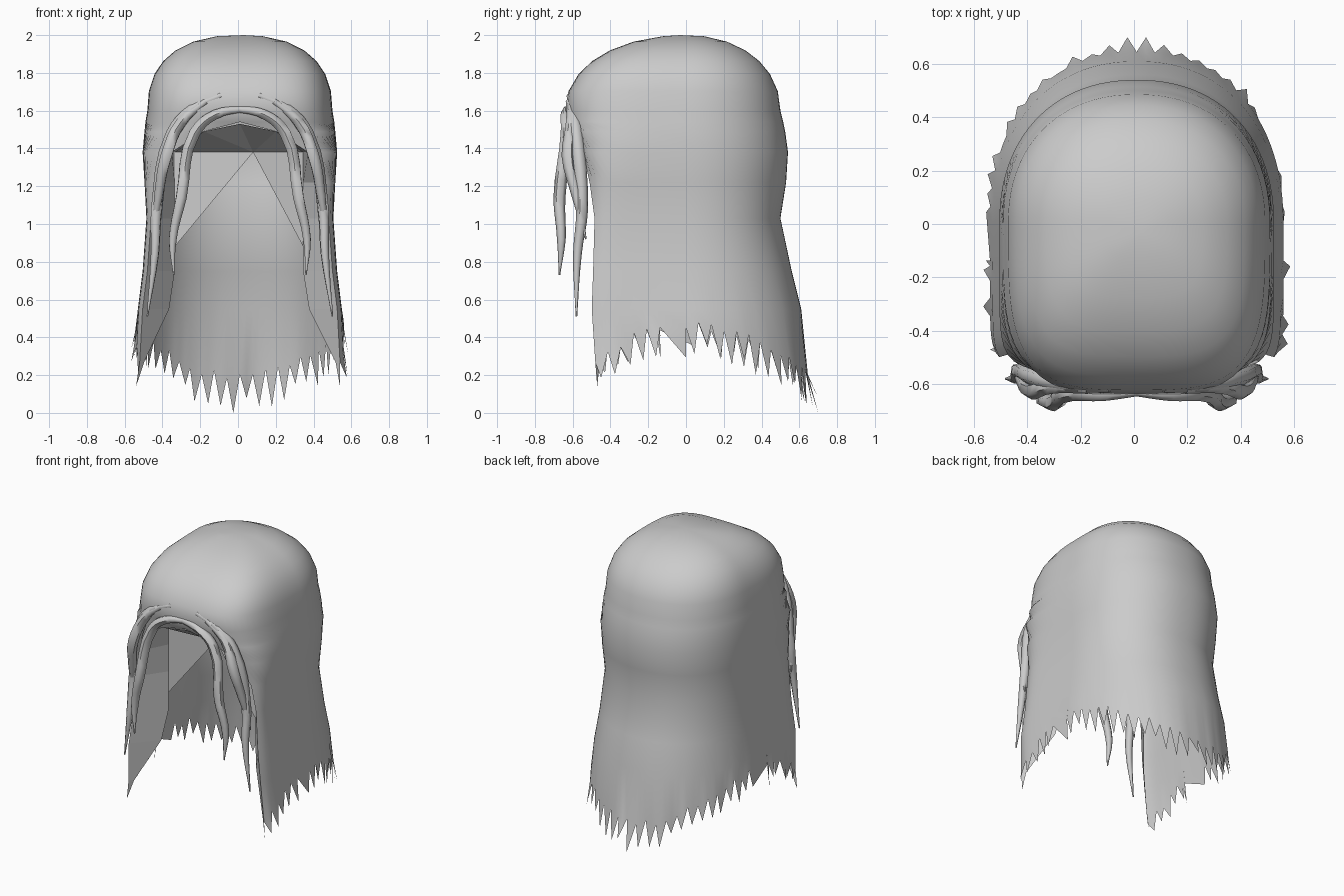
import bpy, bmesh, math, random
from mathutils import Vector

random.seed(4)
cube = bpy.data.objects.get("Cube")
if cube:
    bpy.data.objects.remove(cube, do_unlink=True)

GREY = (0.6, 0.6, 0.6, 1)
mat = bpy.data.materials.new("hair grey")
mat.use_nodes = True
mat.diffuse_color = GREY
mat.node_tree.nodes["Principled BSDF"].inputs["Base Color"].default_value = GREY


def add_object(name, data):
    ob = bpy.data.objects.new(name, data)
    bpy.context.collection.objects.link(ob)
    data.materials.append(mat)
    bpy.ops.object.select_all(action='DESELECT')
    ob.select_set(True)
    bpy.context.view_layer.objects.active = ob
    return ob


COLS = 84  # two columns per hem tooth


def section(half, front, back, gap, squareness):
    """Rounded-square outline from one front edge round the back to the other, evenly spaced."""
    pts = []
    for i in range(6001):
        th = -math.pi / 2 + 2 * math.pi * i / 6000
        c, s = math.cos(th), math.sin(th)
        n = squareness if s < 0 else 2.2
        x = math.copysign(abs(c) ** (2 / n), c) * half
        y = math.copysign(abs(s) ** (2 / n), s) * (front if s < 0 else back)
        if y > 0 or abs(x) >= gap:
            pts.append((x + .01, y))
    dist = [0]
    for p, q in zip(pts, pts[1:]):
        dist.append(dist[-1] + math.dist(p, q))
    out, k = [], 0
    for j in range(COLS + 1):
        while k < len(dist) - 1 and dist[k] < dist[-1] * j / COLS - 1e-9:
            k += 1
        out.append(pts[k])
    return out


# Domed rows of the crown, then the falling rows:
# z, half width, front, back, opening half width, squareness of the front
rows = []
for a in (80, 66, 53, 41, 29, 15):
    s = math.sin(math.radians(a))
    r = (1 - s ** 2.1) ** (1 / 2.1)
    rows.append((1.6 + .4 * s, .49 * (1 - s ** 2.4) ** (1 / 2.4), .64 * r, .5 * r, 0, 3.6))
rows += [
    (1.60, .49, .64, .50, 0, 3.6),
    (1.54, .50, .61, .515, 0, 4),
    (1.49, .505, .585, .525, .19, 5),
    (1.38, .515, .55, .54, .36, 8),
    (1.22, .505, .53, .53, .45, 10),
    (1.03, .495, .53, .50, .47, 10),
    (0.75, .515, .54, .56, .49, 10),
    (0.55, .54, .55, .61, .515, 10),
]
FIRST_OPEN = 8  # first row with an opening

bm = bmesh.new()
grid = [[bm.verts.new((x, y, z)) for x, y in section(*shape)] for z, *shape in rows]


def hem_height(y):
    return .34 - (.64 if y > 0 else .8) * y * y


# Ragged hem: a zigzag of pointed locks below the last row
grid.append([bm.verts.new((x, y, hem_height(y) + .12 + random.uniform(-.02, .03)))
             for x, y in section(.55, .54, .645, .53, 10)])
edges = [[row[end].co.copy() for row in grid[FIRST_OPEN:]] for end in (0, -1)]
for a, b in zip(grid, grid[1:]):
    for j in range(COLS):
        bm.faces.new((a[j], b[j], b[j + 1], a[j + 1]))
tips = section(.56, .53, .66, .54, 10)
root = grid[-1]
for j in range(0, COLS, 2):
    x, y = tips[j + 1]
    flare = random.uniform(.97, 1.03)
    z = max(0, hem_height(y) + random.uniform(-.05, .03))
    if j == COLS // 2:  # longest lock, at the middle of the back
        flare, z = 1, 0
    peak = max(0, .05 - .25 * abs(x)) if y > 0 else 0
    tip = bm.verts.new((x * flare, min(y * flare + peak, .70), z))
    bm.faces.new((root[j], tip, root[j + 1]))
    bm.faces.new((root[j + 1], tip, root[j + 2]))

crown = bm.verts.new((.03, -.03, 2))
for j in range(COLS):
    bm.faces.new((crown, grid[0][j], grid[0][j + 1]))
bmesh.ops.remove_doubles(bm, verts=bm.verts, dist=1e-4)
bmesh.ops.recalc_face_normals(bm, faces=bm.faces)
bm.normal_update()
if crown.normal.z < 0:
    bmesh.ops.reverse_faces(bm, faces=bm.faces)
me = bpy.data.meshes.new("hair_shell")
bm.to_mesh(me)
bm.free()
add_object("hair_shell", me)
bpy.ops.object.shade_smooth_by_angle(angle=math.radians(50))

# Panels folded back from the opening's edges, with a faceted lining that meets at one point
for side, sign, edge in (("left", 1, edges[0]), ("right", -1, edges[1])):
    bm = bmesh.new()
    outer = [bm.verts.new(co) for co in edge]
    inner = []
    for co in edge[1:]:
        t = min(max((.62 - co.z) / .4, 0), 1)
        fold = Vector((sign * .34 + .005, -.30, co.z))
        inner.append(bm.verts.new(fold.lerp(co, t)))
    for k in range(len(inner) - 1):
        bm.faces.new((outer[k + 1], outer[k + 2], inner[k + 1], inner[k]))
    corner_tip = bm.verts.new((sign * .54, -.47, .14))
    bm.faces.new((outer[-1], corner_tip, inner[-1]))
    meet = bm.verts.new((.08, -.36, 1.38))
    low = bm.verts.new((sign * .34 + .005, -.30, .88))
    brow = bm.verts.new((.01, -.60, 1.53))
    bm.faces.new((outer[0], outer[1], inner[0]))
    bm.faces.new((inner[0], low, meet))
    bm.faces.new((outer[0], inner[0], meet))
    bm.faces.new((brow, outer[0], meet))
    me = bpy.data.meshes.new(f"{side}_inner_panel")
    bm.to_mesh(me)
    bm.free()
    add_object(f"{side}_inner_panel", me)

# Loose front locks, mirrored: tapered tubes along a path
LOCKS = {
    "inner_lock": [(-.03, -.625, 1.61), (.13, -.635, 1.58), (.24, -.63, 1.48),
                   (.31, -.67, 1.14), (.355, -.66, .92), (.35, -.67, .73)],
    "outer_lock": [(.10, -.615, 1.68), (.25, -.60, 1.61), (.36, -.58, 1.48),
                   (.44, -.55, 1.08), (.45, -.575, .84), (.49, -.58, .51)],
    "side_lock": [(.18, -.62, 1.65), (.31, -.605, 1.54), (.39, -.625, 1.36),
                  (.43, -.58, 1.15), (.46, -.53, .92)],
}
for part, path in LOCKS.items():
    for side, sign in (("left", 1), ("right", -1)):
        name = f"{side}_{part}"
        cu = bpy.data.curves.new(name, 'CURVE')
        cu.dimensions = '3D'
        cu.bevel_depth = .034
        cu.bevel_resolution = 1
        cu.resolution_u = 4
        sp = cu.splines.new('BEZIER')
        sp.bezier_points.add(len(path) - 1)
        for i, (p, (x, y, z)) in enumerate(zip(sp.bezier_points, path)):
            t = i / (len(path) - 1)
            p.co = (sign * x + .01, y, z)
            p.radius = max(.03, math.sin(math.pi * (.1 + .9 * t))) ** .6
            p.handle_left_type = p.handle_right_type = 'AUTO'
        add_object(name, cu)
        bpy.ops.object.convert(target='MESH')
        bpy.ops.object.shade_smooth_by_angle(angle=math.radians(60))
